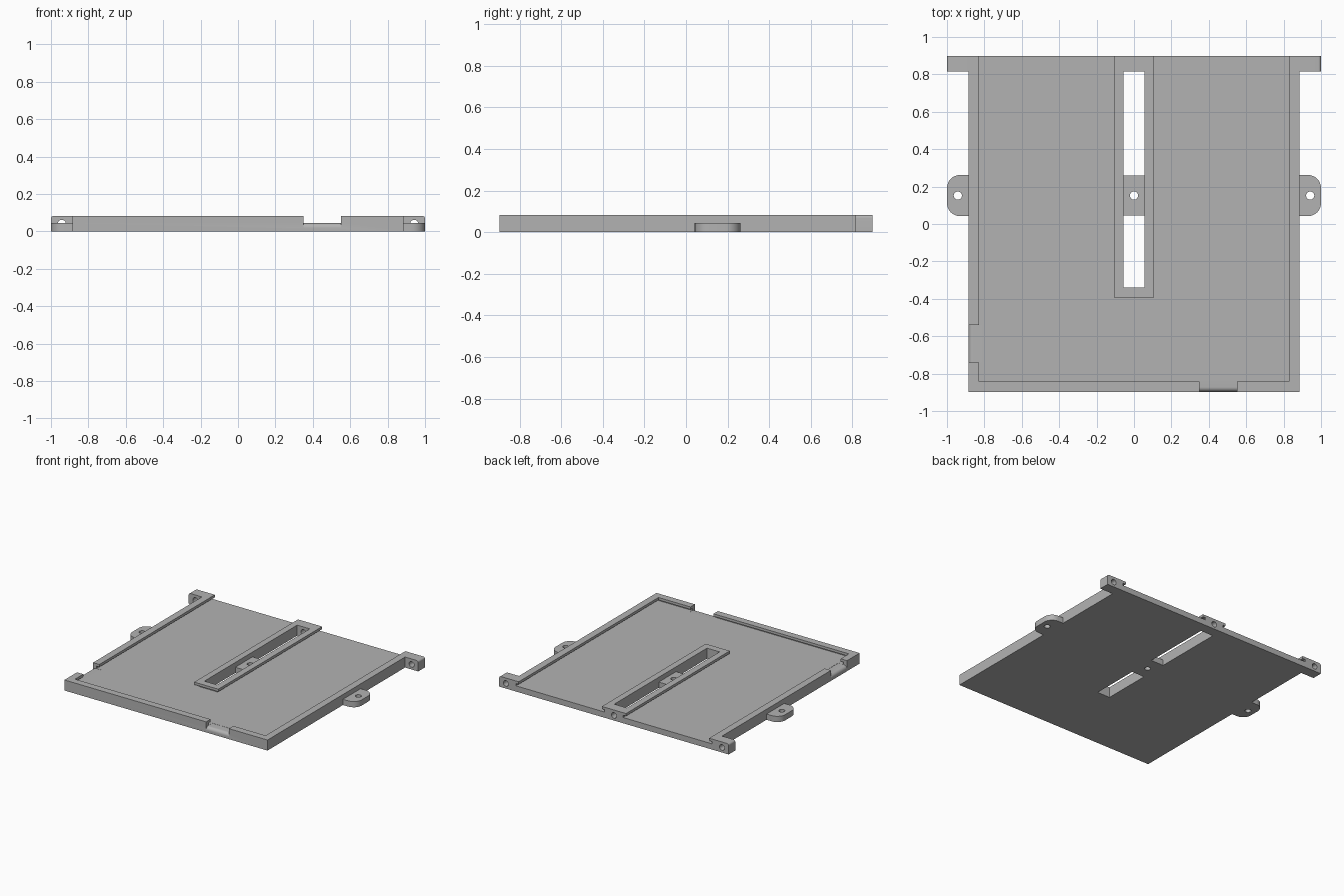
import bpy, bmesh
from math import sin, cos, pi

if "Cube" in bpy.data.objects:
    bpy.data.objects.remove(bpy.data.objects["Cube"], do_unlink=True)

GREY = (0.45, 0.45, 0.45, 1)
mat = bpy.data.materials.new("plain grey")
mat.use_nodes = True
mat.diffuse_color = GREY
mat.node_tree.nodes["Principled BSDF"].inputs["Base Color"].default_value = GREY

W, D = 0.885, 0.897           # half width and half depth of the tray
FLOOR, LIP, TOP = 0.045, 0.063, 0.083


def prism(name, outline, a, b, axis="z"):
    """Extrude a closed 2D outline from a to b along an axis."""
    place = {"x": lambda u, v, t: (t, u, v),
             "y": lambda u, v, t: (u, t, v),
             "z": lambda u, v, t: (u, v, t)}[axis]
    bm = bmesh.new()
    low = [bm.verts.new(place(u, v, a)) for u, v in outline]
    high = [bm.verts.new(place(u, v, b)) for u, v in outline]
    bm.faces.new(low)
    bm.faces.new(high)
    n = len(outline)
    for i in range(n):
        j = (i + 1) % n
        bm.faces.new((low[i], low[j], high[j], high[i]))
    bmesh.ops.recalc_face_normals(bm, faces=bm.faces)
    mesh = bpy.data.meshes.new(name)
    bm.to_mesh(mesh)
    bm.free()
    mesh.materials.append(mat)
    obj = bpy.data.objects.new(name, mesh)
    bpy.context.collection.objects.link(obj)
    return obj


def box(name, x0, x1, y0, y1, z0, z1):
    return prism(name, [(x0, y0), (x1, y0), (x1, y1), (x0, y1)], z0, z1)


def arc(cx, cy, r, start, end, steps=8):
    angles = [start + (end - start) * i / steps for i in range(steps + 1)]
    return [(cx + r * cos(t), cy + r * sin(t)) for t in angles]


def hole(name, cx, cy, a, b, axis):
    return helper(prism(name, arc(cx, cy, 0.022, 0, 2 * pi, 24)[:-1], a, b, axis))


def helper(obj):
    obj.hide_render = True
    obj.hide_set(True)
    obj.display_type = "WIRE"
    return obj


def cut(obj, *cutters):
    for c in cutters:
        m = obj.modifiers.new("cut", "BOOLEAN")
        m.operation, m.solver, m.object = "DIFFERENCE", "EXACT", c


def u_rim(t):
    """Rim outline, open at the back, with wall thickness t."""
    return [(-W, D), (-W, -D), (W, -D), (W, D),
            (W - t, D), (W - t, t - D), (t - W, t - D), (t - W, D)]


# Cutters: central slot, screw holes, cable notches with a rounded sill
slot = helper(box("slot_cutter", -0.055, 0.055, -0.34, 0.815, -0.1, 0.2))
back_hole = hole("back_hole_cutter", 0, 0.04, 0.78, 1, "y")
sill = [(-0.03, 0.2), (-0.03, 0.019)] + arc(0.025, 0.019, 0.025, pi, pi / 2)
sill += [(0.075, 0.044), (0.075, 0.2)]
front_notch = helper(prism("front_notch_cutter",
                           [(d - D, z) for d, z in sill], 0.35, 0.55, "x"))
side_notch = helper(prism("side_notch_cutter",
                          [(d - W, z) for d, z in sill], -0.74, -0.54, "y"))

# Tray floor and undercut rim
floor = box("tray_floor", -W, W, -D, D, 0, FLOOR)
cut(floor, slot, back_hole, front_notch, side_notch)
rim_wall = prism("rim_wall", u_rim(0.03), FLOOR, LIP)
rim_lip = prism("rim_lip", u_rim(0.055), LIP, TOP)
for part in (rim_wall, rim_lip):
    cut(part, front_notch, side_notch)

# Central guide rail around the slot
guide_wall = box("guide_wall", -0.08, 0.08, -0.37, D, FLOOR, LIP)
guide_lip = box("guide_lip", -0.105, 0.105, -0.395, D, LIP, TOP)
cut(guide_wall, slot, back_hole)
cut(guide_lip, slot)

# Bridge across the slot
bridge = box("slot_bridge", -0.055, 0.055, 0.045, 0.26, 0, FLOOR)
cut(bridge, hole("bridge_hole_cutter", 0, 0.152, -0.1, 0.2, "z"))

# Mounting tabs and back ears on both sides
smooth = [floor]
for side, s in (("left", 1), ("right", -1)):
    outline = [(W, 0.042)] + arc(0.93, 0.112, 0.07, -pi / 2, 0)
    outline += arc(0.93, 0.192, 0.07, 0, pi / 2) + [(W, 0.262)]
    tab = prism(side + "_tab", [(s * x, y) for x, y in outline], 0, FLOOR)
    cut(tab, hole(side + "_tab_hole_cutter", s * 0.942, 0.152, -0.1, 0.2, "z"))
    profile = [(W, 0), (1, 0)] + arc(0.985, TOP - 0.015, 0.015, 0, pi / 2) + [(W, TOP)]
    ear = prism(side + "_ear", [(s * x, z) for x, z in profile], 0.815, D, "y")
    cut(ear, hole(side + "_ear_hole_cutter", s * 0.942, 0.04, 0.7, 1, "y"))
    smooth += [tab, ear]

# Smooth the rounded faces and keep the edges sharp
for obj in smooth + [bridge, guide_wall]:
    bpy.ops.object.select_all(action="DESELECT")
    obj.select_set(True)
    bpy.context.view_layer.objects.active = obj
    for m in list(obj.modifiers):
        bpy.ops.object.modifier_apply(modifier=m.name)
    bpy.ops.object.shade_smooth_by_angle(angle=0.6)
